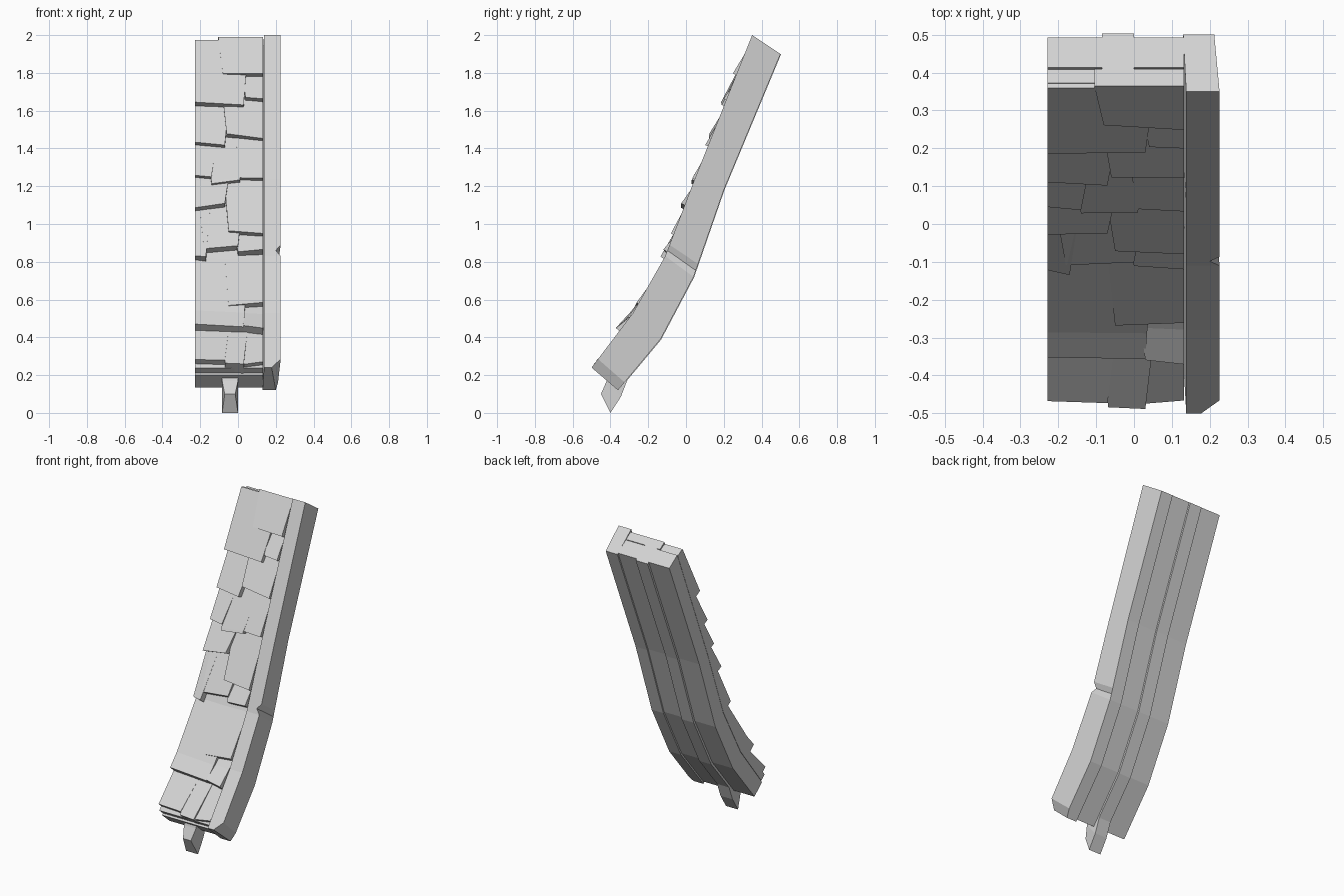
import bpy, bmesh, random

random.seed(4)
if "Cube" in bpy.data.objects:
    bpy.data.objects.remove(bpy.data.objects["Cube"])

stone = bpy.data.materials.new("pale grey")
stone.use_nodes = True
colour = (0.65, 0.65, 0.65, 1)
stone.diffuse_color = colour
stone.node_tree.nodes["Principled BSDF"].inputs["Base Color"].default_value = colour

# Curved roof section: outer and inner (y, z) at each station
OUTER = [(-.5, .24), (-.28, .53), (-.11, .83), (.045, 1.235), (.35, 2.0)]
INNER = [(-.36, .12), (-.135, .39), (.04, .72), (.2, 1.18), (.5, 1.9)]


def place(x, z, depth):
    """Point at outer height z; depth 0 is the outer face, 1 the underside."""
    i = max(k for k in range(len(OUTER) - 1) if k == 0 or OUTER[k][1] <= z)
    t = (z - OUTER[i][1]) / (OUTER[i + 1][1] - OUTER[i][1])

    def mix(a, b, s):
        return [p + (q - p) * s for p, q in zip(a, b)]
    y, h = mix(mix(OUTER[i], OUTER[i + 1], t), mix(INNER[i], INNER[i + 1], t), depth)
    return (x, y, h)


def heights(low, high):
    return [low] + [h for _, h in OUTER if low + .01 < h < high - .01] + [high]


def loft(name, rings):
    """Join a row of four-cornered rings into a closed solid."""
    bm = bmesh.new()
    rows = [[bm.verts.new(p) for p in ring] for ring in rings]
    for a, b in zip(rows, rows[1:]):
        for i in range(4):
            j = (i + 1) % 4
            bm.faces.new((a[i], a[j], b[j], b[i]))
    bm.faces.new(rows[0])
    bm.faces.new(rows[-1])
    bmesh.ops.recalc_face_normals(bm, faces=bm.faces)
    mesh = bpy.data.meshes.new(name)
    bm.to_mesh(mesh)
    bm.free()
    mesh.materials.append(stone)
    obj = bpy.data.objects.new(name, mesh)
    bpy.context.collection.objects.link(obj)


def slab(name, x0, x1, low, high, d0, d1):
    loft(name, [[place(x0, z, d0), place(x1, z, d0), place(x1, z, d1), place(x0, z, d1)]
                for z in heights(low, high)])


# Board deck and the bed under the shingles
LEFT, RIGHT = -.228, .132
slab("deck_board", LEFT, RIGHT, .25, 2.0, .42, .95)
slab("shingle_bed", LEFT, RIGHT, .26, 1.99, .18, .41)

# Side beam with a chamfered foot and a small chip in its outer edge
beam = []
for z, front_x, back_x in [(.24, .178, .2), (.285, .226, .212), (.53, .226, .212),
                           (.83, .226, .212), (.86, .2, .212), (.89, .226, .212),
                           (1.235, .226, .212), (2.0, .226, .212)]:
    beam.append([place(.138, z, 0), place(front_x, z, 0),
                 place(back_x, z, 1), place(.13, z, 1)])
loft("side_beam", beam)

# Rafter under the deck, projecting past the eave with a bevelled tip
rafter = [[(-.07, -.45, .10), (-.015, -.45, .10), (0, -.4, 0), (-.084, -.4, 0)],
          [(-.084, -.42, .17), (0, -.42, .17), (0, -.345, .085), (-.084, -.345, .085)]]
for z in heights(.30, 2.0):
    rafter.append([place(-.084, z, .4), place(0, z, .4),
                   place(0, z, 1.02), place(-.084, z, 1.02)])
loft("rafter", rafter)

# Shingles: x range, lower edge, upper edge
SHINGLES = [
    (LEFT, -.07, .28, .5), (-.068, .03, .26, .5), (.03, RIGHT, .27, .5),
    (LEFT, .03, .45, .9), (.03, RIGHT, .44, .62), (-.05, RIGHT, .57, .9),
    (LEFT, -.17, .82, 1.12), (-.18, 0, .87, 1.12), (0, RIGHT, .85, 1.0),
    (-.05, RIGHT, .95, 1.26), (LEFT, -.07, 1.09, 1.28),
    (LEFT, -.14, 1.25, 1.46), (-.14, .01, 1.22, 1.48), (.01, RIGHT, 1.24, 1.5),
    (LEFT, -.07, 1.42, 1.68), (-.06, RIGHT, 1.46, 1.72),
    (LEFT, .03, 1.63, 1.985), (.04, RIGHT, 1.66, 1.85), (-.08, RIGHT, 1.79, 2.0)]
for n, (x0, x1, low, high) in enumerate(SHINGLES):
    eave = low < .3
    lift0, lift1 = [random.uniform(-.02, .06) if eave else random.uniform(-.13, -.04)
                    for _ in range(2)]
    skew = random.uniform(-.012, .012)
    top = .1 if high > 1.95 else .17
    rings = []
    for z in heights(low, high):
        t = (z - low) / (high - low)
        a = x0 if x0 == LEFT else x0 - .025 * t
        b = x1 if x1 == RIGHT else x1 + .025 * t
        s = skew * (1 - t)
        rings.append([place(a, z - s, lift0 + (top - lift0) * t),
                      place(b, z + s, lift1 + (top - lift1) * t),
                      place(b, z + s, .4), place(a, z - s, .4)])
    loft("shingle_%d" % n, rings)
